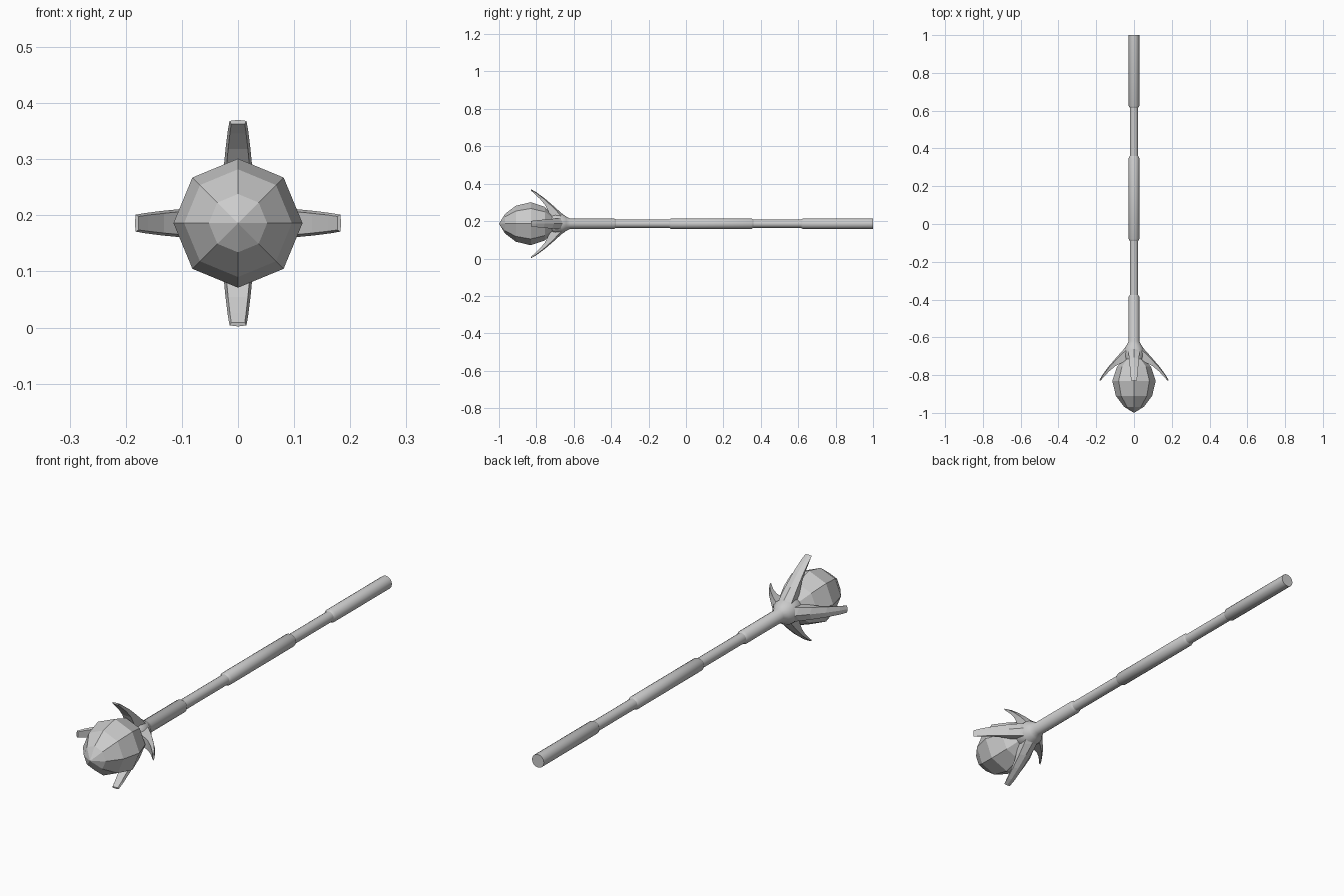
import bpy, bmesh, math
from mathutils import Matrix, Vector

if "Cube" in bpy.data.objects:
    bpy.data.objects.remove(bpy.data.objects["Cube"])

Z0 = 0.186  # height of the long axis


def finish(bm, name, smooth=None):
    bmesh.ops.recalc_face_normals(bm, faces=bm.faces[:])
    me = bpy.data.meshes.new(name)
    bm.to_mesh(me)
    bm.free()
    ob = bpy.data.objects.new(name, me)
    bpy.context.collection.objects.link(ob)
    if smooth:
        bpy.ops.object.select_all(action='DESELECT')
        ob.select_set(True)
        bpy.context.view_layer.objects.active = ob
        bpy.ops.object.shade_smooth_by_angle(angle=math.radians(smooth))
    return ob


def loft(bm, rings):
    """Skin a list of equal point rings and cap both ends."""
    loops = [[bm.verts.new(p) for p in ring] for ring in rings]
    n = len(loops[0])
    for a, b in zip(loops, loops[1:]):
        for i in range(n):
            j = (i + 1) % n
            bm.faces.new((a[i], a[j], b[j], b[i]))
    bm.faces.new(loops[0])
    bm.faces.new(loops[-1])


def lathe(name, profile, sides, smooth=None):
    """Spin (y, radius) pairs around the long axis."""
    bm = bmesh.new()
    loft(bm, [[(r * math.cos(2 * math.pi * i / sides), y,
                Z0 + r * math.sin(2 * math.pi * i / sides))
               for i in range(sides)] for y, r in profile])
    bmesh.ops.remove_doubles(bm, verts=bm.verts[:], dist=1e-5)
    return finish(bm, name, smooth)


# Shaft: thin core with three thicker chamfered grips
lathe("shaft_core", [(0.70, 0.022), (-0.45, 0.022)], 16, 35)
R = 0.028
lathe("end_grip", [(1.0, R), (0.625, R), (0.615, 0.022)], 16, 35)
lathe("middle_grip", [(0.36, 0.022), (0.35, R), (-0.08, R), (-0.09, 0.022)], 16, 35)
lathe("neck", [(-0.375, 0.022), (-0.385, R), (-0.62, R), (-0.64, 0.038),
               (-0.66, 0.052), (-0.70, 0.054), (-0.73, 0.045)], 16, 35)

# Faceted gem head, eight sides
lathe("gem", [(-1.0, 0), (-0.968, 0.052), (-0.91, 0.096), (-0.83, 0.115),
              (-0.755, 0.09), (-0.715, 0.05), (-0.70, 0)], 8)

# Four curved claws: (y outer, r outer, y inner, r inner, half width)
CLAW = [(-0.645, 0.040, -0.725, 0.035, 0.030),
        (-0.665, 0.056, -0.735, 0.064, 0.029),
        (-0.705, 0.092, -0.752, 0.098, 0.026),
        (-0.755, 0.135, -0.780, 0.132, 0.022),
        (-0.800, 0.168, -0.810, 0.160, 0.018),
        (-0.828, 0.184, -0.829, 0.177, 0.015)]
for k, side in enumerate(("right", "top", "left", "bottom")):
    bm = bmesh.new()
    rings = []
    for yo, ro, yi, ri, w in CLAW:
        ym, rm = yo * 0.75 + yi * 0.25, ro * 0.75 + ri * 0.25
        rings.append([(ro, yo, 0), (rm, ym, w), (ri, yi, w * 0.8),
                      (ri, yi, -w * 0.8), (rm, ym, -w)])
    loft(bm, rings)
    bm.transform(Matrix.Translation(Vector((0, 0, Z0)))
                 @ Matrix.Rotation(-k * math.pi / 2, 4, 'Y'))
    finish(bm, side + "_claw")
